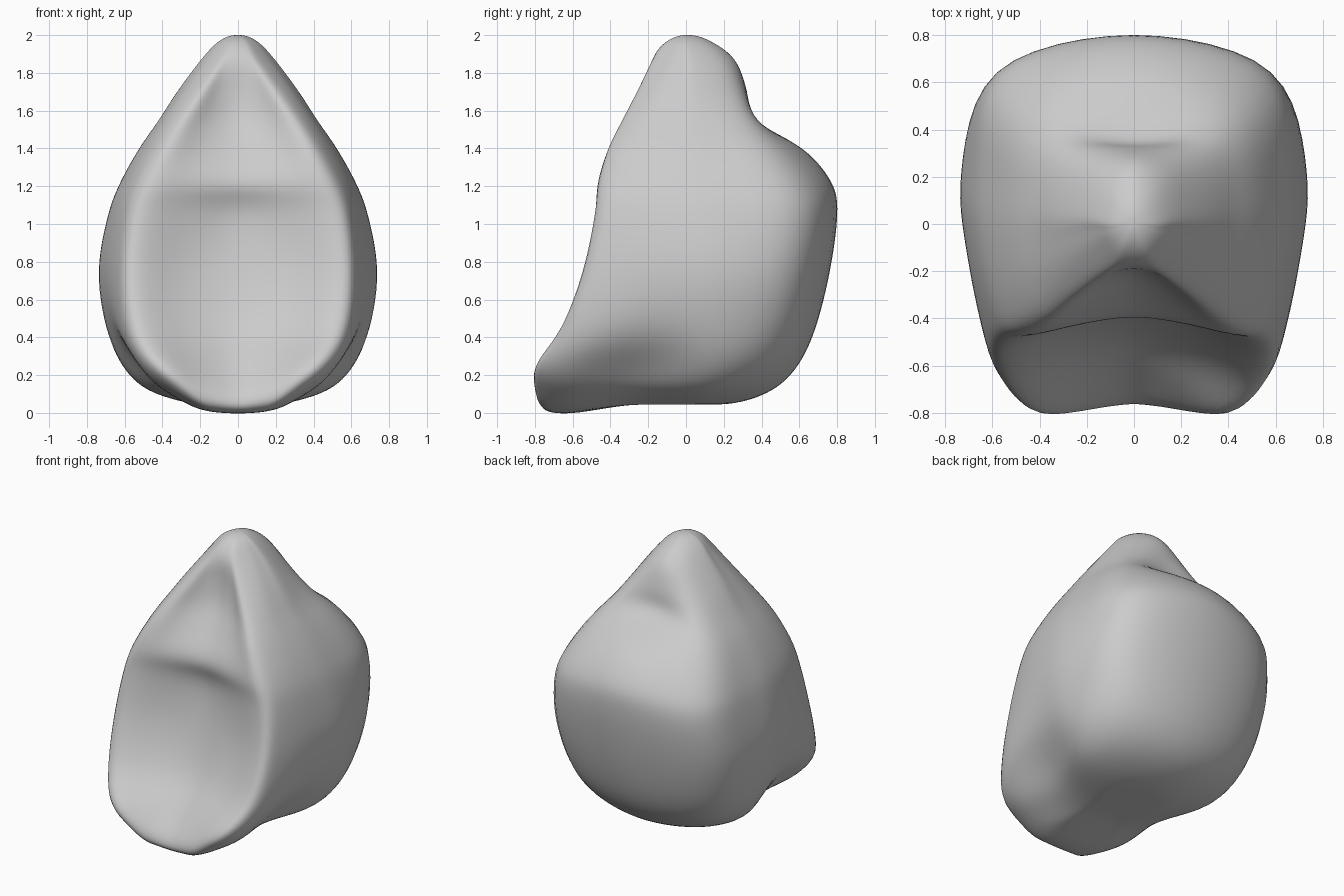
import bpy
import bmesh
from mathutils import Vector

cube = bpy.data.objects.get("Cube")
if cube:
    bpy.data.objects.remove(cube, do_unlink=True)

STEPS = 6

# Heights of the horizontal sections, from crown to underside
heights = [1.97, 1.87, 1.7, 1.55, 1.4, 1.22, 1.05, .75, .45, .25, .12, .05]

# Outline of each section: centre of the face, inner face, rim, outer rim, side, back
face_y = [-.1, -.18, -.195, -.225, -.305, -.4, -.35, -.395, -.49, -.64, -.755, -.73]
inner_y = [-.1, -.18, -.215, -.265, -.345, -.43, -.41, -.44, -.55, -.705, -.78, -.725]
rim_x = [.05, .1, .2, .295, .385, .475, .53, .56, .535, .42, .3, .17]
rim_y = [-.09, -.17, -.265, -.345, -.42, -.47, -.49, -.555, -.67, -.81, -.79, -.715]
outer_x = [.08, .16, .28, .38, .475, .565, .615, .645, .625, .53, .4, .24]
outer_y = [-.05, -.09, -.17, -.23, -.28, -.33, -.36, -.42, -.5, -.62, -.62, -.55]
side_x = [.1, .195, .32, .415, .52, .62, .685, .738, .7, .625, .49, .26]
side_y = [.01, .04, .06, .09, .13, .17, .2, .22, .19, .15, .1, .05]
corner_x = [.065, .13, .23, .335, .455, .55, .595, .6, .55, .46, .34, .17]
corner_y = [.09, .2, .285, .365, .48, .6, .66, .63, .56, .48, .36, .2]
back_y = [.13, .265, .325, .355, .63, .785, .81, .77, .695, .6, .465, .26]


def clamp(v):
    return max(0.0, min(1.0, v))


def spline(a, b, c, d, t):
    """Smooth curve from b to c."""
    return b + (c - a) * (t / 2) + (a * 2 - b * 5 + c * 4 - d) * (t * t / 2) \
        + ((b - c) * 3 + d - a) * (t ** 3 / 2)


def section(i):
    """Closed, mirrored and smoothed horizontal outline."""
    z = heights[i]
    # The cheeks swell gently, except at the groove behind the chin
    groove = .12 * clamp(1 - abs(z - .2) / .32)
    cheek_x = (outer_x[i] + side_x[i]) / 2 * 1.035 - groove
    half = [(0, face_y[i]), (rim_x[i] / 2, inner_y[i]), (rim_x[i], rim_y[i]),
            (outer_x[i], outer_y[i]), (cheek_x, (outer_y[i] + side_y[i]) / 2),
            (side_x[i], side_y[i]), (corner_x[i], corner_y[i]), (0, back_y[i])]
    loop = half + [(-x, y) for x, y in half[-2:0:-1]]
    pts = [Vector((x, y, z)) for x, y in loop]
    n = len(pts)
    return [spline(pts[k - 1], pts[k], pts[(k + 1) % n], pts[(k + 2) % n], s / STEPS)
            for k in range(n) for s in range(STEPS)]


def beyond(row, pole):
    """Row continued past a pole, for a rounded end."""
    return [Vector((2 * pole.x - p.x, 2 * pole.y - p.y, p.z)) for p in row]


# Rows from the crown to the middle of the underside
rows = [section(i) for i in range(len(heights))]
count = len(rows[0])
crown = Vector((0, .01, 2.003))
base = Vector((0, -.2, .045))
inner_base = [base + (p - base) * .5 for p in rows[-1]]
for p in inner_base:
    p.z = base.z
rows = [beyond(rows[0], crown), [crown] * count] + rows
rows += [inner_base, [base] * count, beyond(inner_base, base)]


def drop_chin(p):
    """Lower the underside of the chin to the floor."""
    drop = .05 * clamp((-p.y - .3) / .3) * clamp((.3 - p.z) / .26)
    return Vector((p.x, p.y, p.z - drop * clamp(1 - (p.x / .34) ** 2)))


# Loft the rows into one shell
bm = bmesh.new()
grid = []
for r in range(1, len(rows) - 2):
    for s in range(STEPS):
        grid.append([bm.verts.new(drop_chin(spline(
            rows[r - 1][k], rows[r][k], rows[r + 1][k], rows[r + 2][k], s / STEPS)))
            for k in range(count)])
grid.append([bm.verts.new(base) for k in range(count)])
for upper, lower in zip(grid, grid[1:]):
    for k in range(count):
        j = (k + 1) % count
        bm.faces.new((upper[k], lower[k], lower[j], upper[j]))
bmesh.ops.remove_doubles(bm, verts=bm.verts, dist=.0002)
bmesh.ops.recalc_face_normals(bm, faces=bm.faces)
for face in bm.faces:
    face.smooth = True

mesh = bpy.data.meshes.new("hollow_faced_shell")
bm.to_mesh(mesh)
bm.free()
shell = bpy.data.objects.new("hollow_faced_shell", mesh)
bpy.context.collection.objects.link(shell)

# Soften the lofted surface
soften = shell.modifiers.new("soften", 'SMOOTH')
soften.factor = .5
soften.iterations = 16

# Plain grey finish
grey = bpy.data.materials.new("plain_grey")
grey.use_nodes = True
colour = (.6, .6, .6, 1)
grey.diffuse_color = colour
grey.node_tree.nodes["Principled BSDF"].inputs["Base Color"].default_value = colour
mesh.materials.append(grey)
